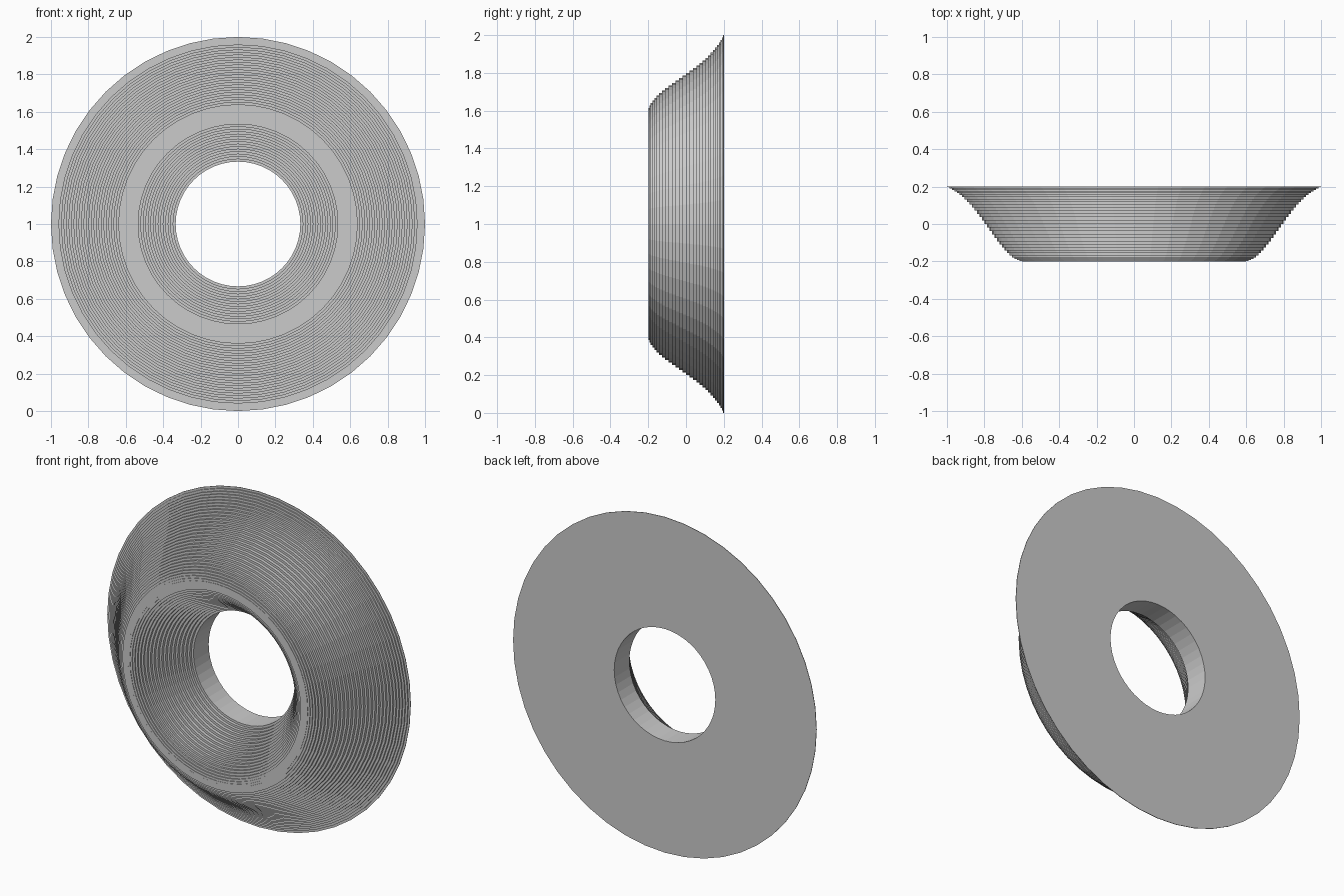
import bpy, bmesh, math

if "Cube" in bpy.data.objects:
    bpy.data.objects.remove(bpy.data.objects["Cube"])

SEG = 48                 # sides around the ring
STEPS = 50               # terraces from hole to rim
R_IN, R_OUT = 1 / 3, 1.0
PEAK, SIGMA = 0.5875, 0.186
BACK, FRONT = 0.2, -0.2


def bump(r):
    return math.exp(-((r - PEAK) / SIGMA) ** 2 / 2)


def front_y(r):
    # bell-shaped ridge, meeting the back plane at the rim
    return BACK + (FRONT - BACK) * (bump(r) - bump(R_OUT)) / (1 - bump(R_OUT))


# stepped half-profile (radius, y), closed by the flat back
dr = (R_OUT - R_IN) / STEPS
profile = [(R_IN, BACK)]
for i in range(STEPS):
    r = R_IN + i * dr
    y = front_y(r + dr / 2)
    profile += [(r, y), (r + dr, y)]
profile.append((R_OUT, BACK))

# sweep the profile around the y axis
bm = bmesh.new()
rings = []
for k in range(SEG):
    a = 2 * math.pi * k / SEG
    rings.append([bm.verts.new((r * math.cos(a), y, 1 + r * math.sin(a))) for r, y in profile])
n = len(profile)
for k in range(SEG):
    a, b = rings[k], rings[(k + 1) % SEG]
    for j in range(n):
        m = (j + 1) % n
        bm.faces.new((a[j], a[m], b[m], b[j]))
bmesh.ops.recalc_face_normals(bm, faces=bm.faces)
mesh = bpy.data.meshes.new("terraced_ring")
bm.to_mesh(mesh)
bm.free()
bpy.context.collection.objects.link(bpy.data.objects.new("terraced_ring", mesh))
